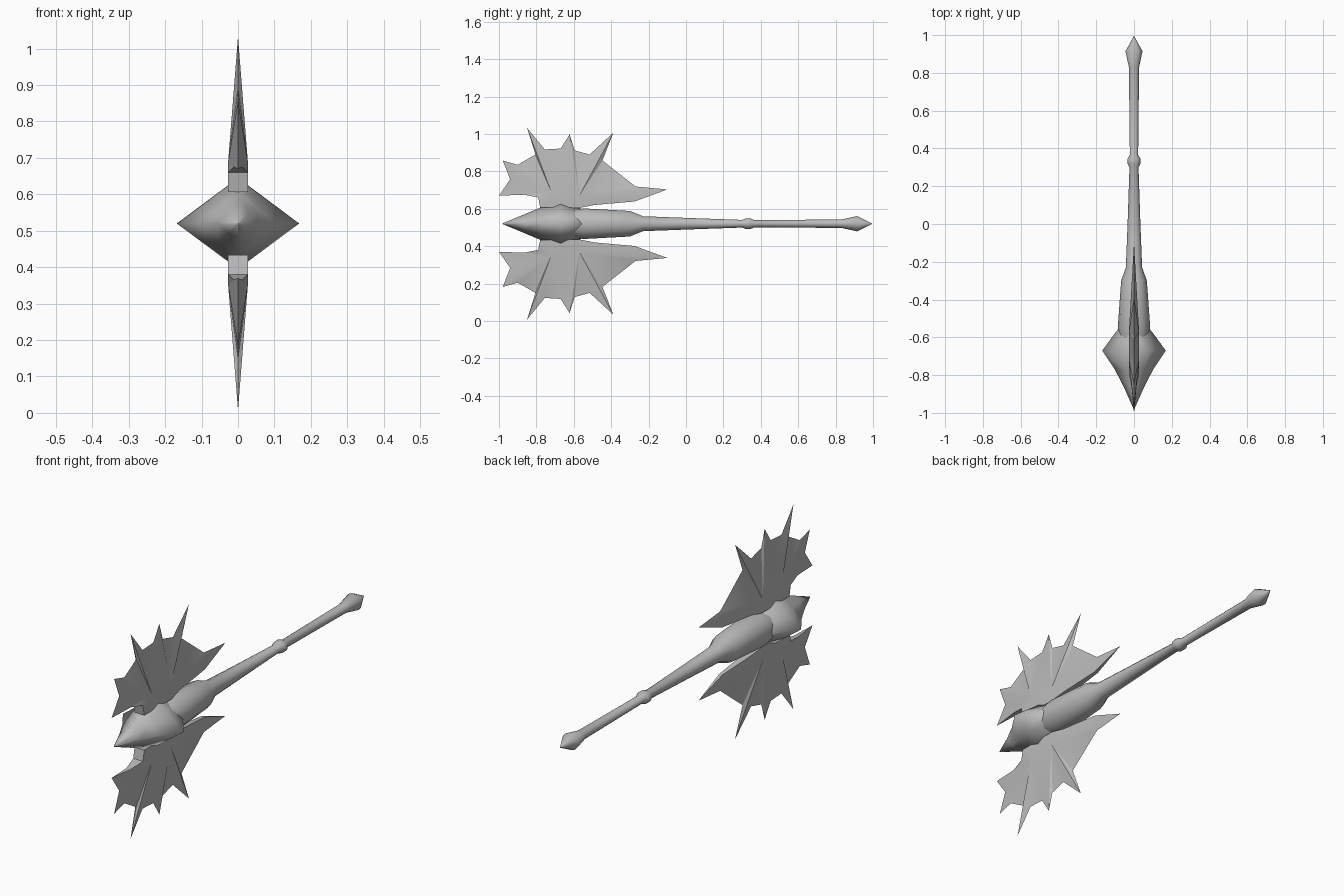
import bpy, bmesh, math

cube = bpy.data.objects.get("Cube")
if cube:
    bpy.data.objects.remove(cube, do_unlink=True)

CZ = 0.52  # height of the weapon's long axis

steel = bpy.data.materials.new("grey_steel")
steel.use_nodes = True
COL = (0.5, 0.5, 0.5, 1)
steel.diffuse_color = COL
steel.node_tree.nodes["Principled BSDF"].inputs["Base Color"].default_value = COL


def finish(bm, name, angle):
    bmesh.ops.remove_doubles(bm, verts=bm.verts, dist=1e-5)
    bmesh.ops.recalc_face_normals(bm, faces=bm.faces)
    me = bpy.data.meshes.new(name)
    bm.to_mesh(me)
    bm.free()
    me.materials.append(steel)
    ob = bpy.data.objects.new(name, me)
    bpy.context.collection.objects.link(ob)
    bpy.ops.object.select_all(action='DESELECT')
    ob.select_set(True)
    bpy.context.view_layer.objects.active = ob
    bpy.ops.object.shade_smooth_by_angle(angle=math.radians(angle))
    return ob


def loft(name, stations, section, angle):
    """Skin a unit cross-section along y; stations are (y, half width, half height)."""
    bm = bmesh.new()
    rings = [[bm.verts.new((u * hx, y, CZ + v * hz)) for u, v in section]
             for y, hx, hz in stations]
    n = len(section)
    for a, b in zip(rings, rings[1:]):
        for i in range(n):
            j = (i + 1) % n
            bm.faces.new((a[i], a[j], b[j], b[i]))
    bm.faces.new(rings[0])
    bm.faces.new(rings[-1])
    return finish(bm, name, angle)


circle = [(math.cos(t * math.tau / 14), math.sin(t * math.tau / 14)) for t in range(14)]
diamond = [(1, 0), (.5, .5), (0, 1), (-.5, .5), (-1, 0), (-.5, -.5), (0, -1), (.5, -.5)]

# Handle with swollen neck, grip ring and pointed pommel
loft("handle", [(-.62, .07, .07), (-.55, .086, .084), (-.30, .068, .07), (-.23, .043, .041),
                (0, .034, .032), (.30, .024, .021), (.32, .034, .029), (.345, .034, .029),
                (.365, .022, .02), (.83, .027, .023), (.915, .045, .042),
                (.995, .001, .001)], circle, 60)

# Diamond-section spearhead
loft("spear_head", [(-.98, .002, .002), (-.86, .055, .052), (-.77, .102, .09),
                    (-.67, .168, .125), (-.57, .095, .085), (-.53, .06, .06)], diamond, 100)

# Blade outline: (y, z, half thickness), clockwise from the front notch
W = .027
front_rim = [(-.79, .66, W), (-.865, .675, .012), (-1.0, .67, 0), (-.94, .757, 0),
             (-.98, .858, 0), (-.90, .835, 0), (-.805, .89, 0), (-.85, 1.033, 0),
             (-.755, .917, 0)]
rear_rim = [(-.67, .922, 0), (-.622, .998, 0), (-.596, .912, 0), (-.515, .89, 0),
            (-.388, 1.007, 0), (-.447, .858, 0), (-.27, .719, 0), (-.10, .703, 0),
            (-.275, .639, .009), (-.49, .62, .02), (-.565, .605, W)]
foot = [(-.78, .607, W)]
front_hub, rear_hub = (-.72, .69, W), (-.57, .67, W)


def blade(name, flip):
    """Spiked wedge blade: both cheeks fan from thick hubs to a thin rim."""
    bm = bmesh.new()

    def vert(p, side):
        z = p[1] if flip > 0 else 2 * CZ - p[1]
        return bm.verts.new((side * p[2], p[0], z))

    def tri(side, *pts):
        bm.faces.new([vert(p, side) for p in pts])

    rim = front_rim + rear_rim + foot
    split = len(front_rim) - 1
    last = len(rim) - 2
    for i, p in enumerate(rim):
        q = rim[(i + 1) % len(rim)]
        hub = front_hub if i <= split or i > last else rear_hub
        for side in (1, -1):
            tri(side, p, q, hub)
        # Thick stretches of the rim get a closing face
        if p[2] or q[2]:
            loop = [vert(p, 1), vert(q, 1)]
            if q[2]:
                loop.append(vert(q, -1))
            if p[2]:
                loop.append(vert(p, -1))
            bm.faces.new(loop)
    for side in (1, -1):
        tri(side, front_hub, rim[split + 1], rear_hub)
        tri(side, front_hub, rear_hub, foot[0])
    return finish(bm, name, 25)


blade("upper_blade", 1)
blade("lower_blade", -1)
